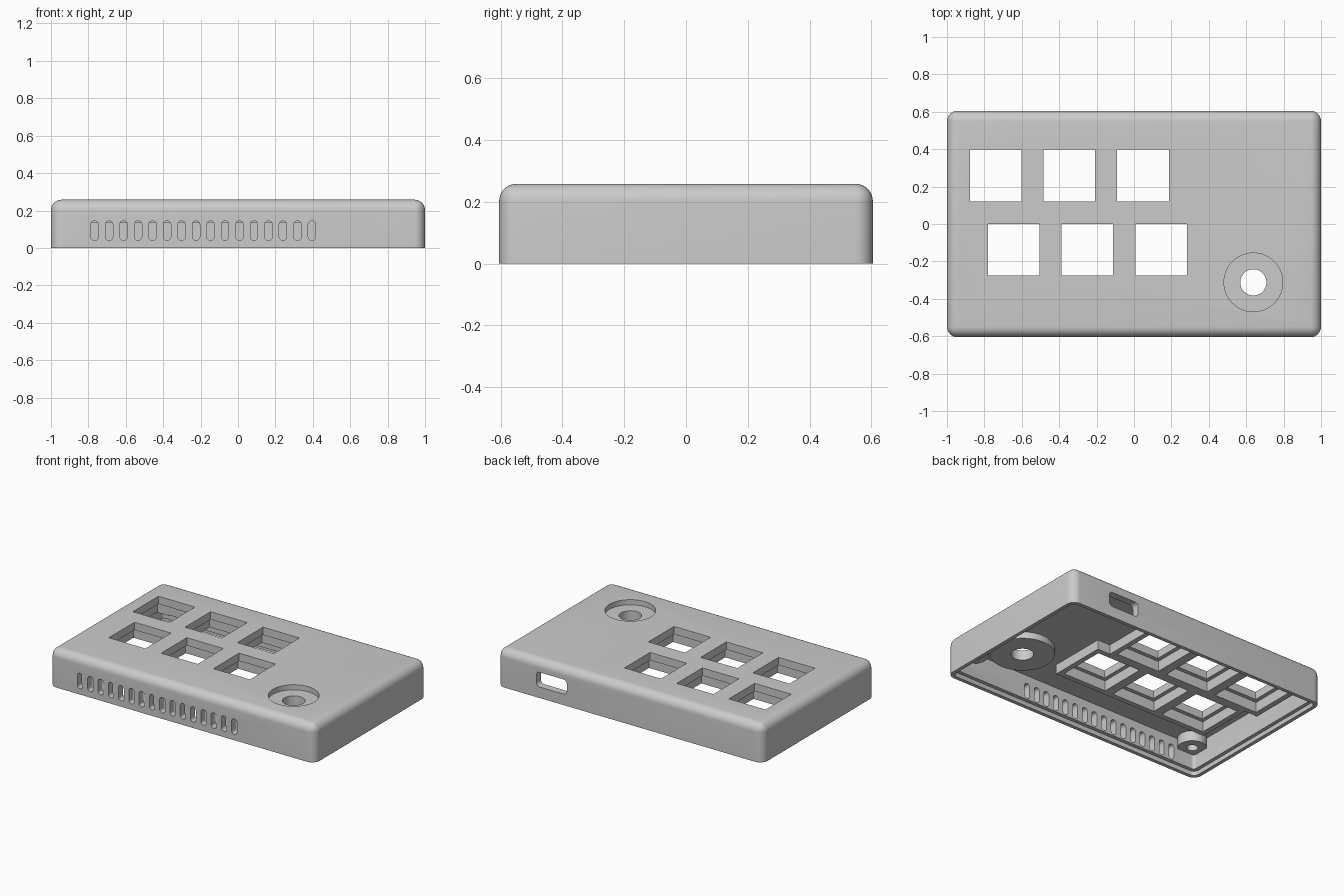
import bpy, bmesh, math
from mathutils import Matrix, Vector

if "Cube" in bpy.data.objects:
    bpy.data.objects.remove(bpy.data.objects["Cube"])

grey = bpy.data.materials.new("light_grey_plastic")
grey.diffuse_color = (0.6, 0.6, 0.6, 1)
grey.use_nodes = True
grey.node_tree.nodes["Principled BSDF"].inputs["Base Color"].default_value = grey.diffuse_color


def to_object(name, bm):
    bmesh.ops.recalc_face_normals(bm, faces=bm.faces)
    mesh = bpy.data.meshes.new(name)
    bm.to_mesh(mesh)
    bm.free()
    mesh.materials.append(grey)
    ob = bpy.data.objects.new(name, mesh)
    bpy.context.collection.objects.link(ob)
    return ob


def box(name, lo, hi, radius=0, axis=None, segs=6):
    """Box; bevels edges along one axis, or all but the bottom ones."""
    bm = bmesh.new()
    bmesh.ops.create_cube(bm, size=1)
    lo, hi = Vector(lo), Vector(hi)
    for v in bm.verts:
        v.co = Vector([(lo[i] + hi[i]) / 2 + v.co[i] * (hi[i] - lo[i]) for i in range(3)])
    if radius:
        edges = []
        for e in bm.edges:
            a, b = e.verts[0].co, e.verts[1].co
            if axis is None:
                keep = max(a.z, b.z) > lo.z + 1e-4
            else:
                keep = abs(a[axis] - b[axis]) > 1e-4
            if keep:
                edges.append(e)
        bmesh.ops.bevel(bm, geom=edges, offset=radius, segments=segs,
                        profile=0.5, affect='EDGES')
    return to_object(name, bm)


def cylinder(name, x, y, r, z0, z1, sides=48):
    bm = bmesh.new()
    bmesh.ops.create_cone(bm, cap_ends=True, segments=sides, radius1=r, radius2=r,
                          depth=z1 - z0, matrix=Matrix.Translation((x, y, (z0 + z1) / 2)))
    return to_object(name, bm)


def combine(target, tool, operation):
    mod = target.modifiers.new("bool", 'BOOLEAN')
    mod.operation = operation
    mod.solver = 'EXACT'
    mod.object = tool
    bpy.context.view_layer.objects.active = target
    bpy.ops.object.modifier_apply(modifier=mod.name)
    bpy.data.objects.remove(tool)


def add(tool):
    combine(case, tool, 'UNION')


def cut(tool):
    combine(case, tool, 'DIFFERENCE')


W, D, H = 1.0, 0.605, 0.258
CEIL = 0.2          # underside of the top plate
WALL, LIP = 0.05, 0.025

# Outer shell, hollow and stepped at the open bottom
case = box("keypad_case", (-W, -D, 0), (W, D, H), 0.056, segs=8)
cut(box("cavity", (-W + WALL, -D + WALL, -0.1), (W - WALL, D - WALL, CEIL), 0.02, 2))
cut(box("rabbet", (-W + LIP, -D + LIP, -0.1), (W - LIP, D - LIP, 0.03), 0.035, 2))

# Key positions: two staggered rows of three
keys = [(x0 + i * 0.394, y) for x0, y in ((-0.74, 0.259), (-0.643, -0.137)) for i in range(3)]

# Frames under the keys, knob boss and corner screw posts
for x, y in keys:
    add(box("key_frame", (x - 0.2, y - 0.201, 0.135), (x + 0.2, y + 0.201, CEIL + 0.02)))
KX, KY = 0.638, -0.312
add(cylinder("knob_boss", KX, KY, 0.2, 0.155, CEIL + 0.015, 64))
posts = [(sx * 0.88, sy * 0.49) for sx in (-1, 1) for sy in (-1, 1)]
for x, y in posts:
    add(cylinder("screw_post", x, y, 0.09, 0.13, CEIL + 0.025))

# Key openings with wider pockets beneath
for x, y in keys:
    cut(box("key_pocket", (x - 0.165, y - 0.165, 0.05), (x + 0.165, y + 0.165, 0.205)))
    cut(box("key_hole", (x - 0.138, y - 0.138, 0.05), (x + 0.138, y + 0.138, 0.4)))

# Knob recess, shaft hole and screw holes
cut(cylinder("knob_recess", KX, KY, 0.157, H - 0.035, 0.4, 64))
cut(cylinder("knob_hole", KX, KY, 0.07, 0.05, 0.4))
for x, y in posts:
    cut(cylinder("screw_hole", x, y, 0.035, 0.05, 0.21, 24))

# Front vent slots
for i in range(16):
    x = -0.767 + i * 0.0775
    cut(box("vent", (x - 0.02, -0.7, 0.04), (x + 0.02, -0.53, 0.145), 0.0198, 1, 5))

# Rear cable port
cut(box("port", (0.475, 0.52, 0.075), (0.705, 0.7, 0.175), 0.025, 1, 5))

bpy.ops.object.select_all(action='DESELECT')
case.select_set(True)
bpy.context.view_layer.objects.active = case
bpy.ops.object.shade_smooth_by_angle(angle=math.radians(30))
